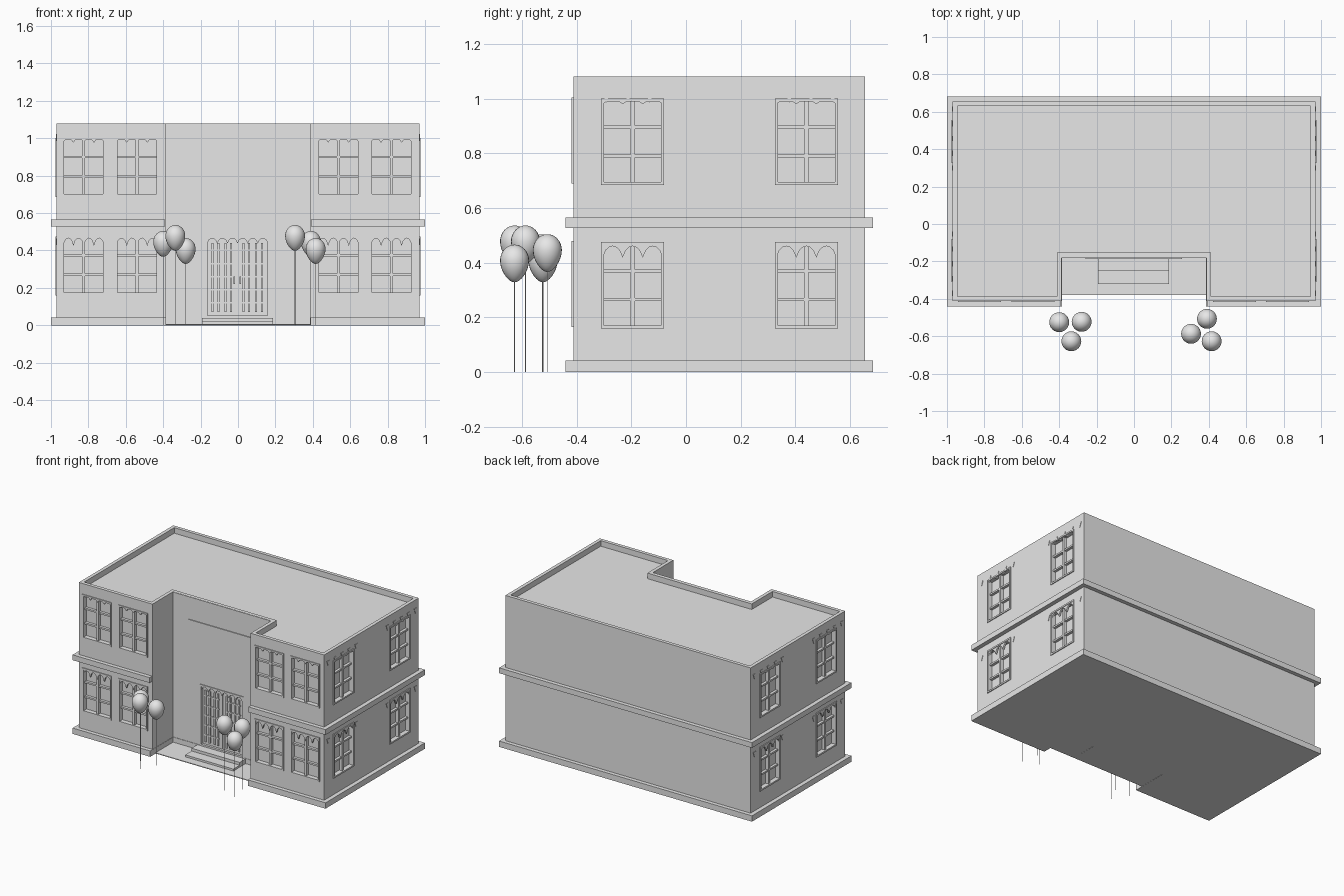
import bpy, bmesh, math
from mathutils import Vector

old = bpy.data.objects.get("Cube")
if old:
    bpy.data.objects.remove(old, do_unlink=True)

grey = bpy.data.materials.new("stone grey")
grey.use_nodes = True
grey.diffuse_color = (0.8, 0.8, 0.8, 1)
grey.node_tree.nodes["Principled BSDF"].inputs["Base Color"].default_value = (0.8, 0.8, 0.8, 1)

# Each wall maps (across, up, outward) to world space
WALLS = {
    "front": lambda u, v, w: (u, -0.412 - w, v),
    "porch": lambda u, v, w: (u, -0.178 - w, v),
    "left": lambda u, v, w: (0.97 + w, u, v),
    "right": lambda u, v, w: (-0.97 - w, u, v),
    "plan": lambda u, v, w: (u, v, w),
}


def prism(bm, wall, points, w0, w1):
    place = WALLS[wall]
    low = [bm.verts.new(place(u, v, w0)) for u, v in points]
    high = [bm.verts.new(place(u, v, w1)) for u, v in points]
    bm.faces.new(low)
    bm.faces.new(high)
    n = len(points)
    for i in range(n):
        j = (i + 1) % n
        bm.faces.new((low[i], low[j], high[j], high[i]))


def rect(bm, wall, u0, u1, v0, v1, w0, w1):
    prism(bm, wall, [(u0, v0), (u1, v0), (u1, v1), (u0, v1)], w0, w1)


def finish(name, bm):
    bmesh.ops.recalc_face_normals(bm, faces=bm.faces)
    mesh = bpy.data.meshes.new(name)
    bm.to_mesh(mesh)
    bm.free()
    mesh.materials.append(grey)
    obj = bpy.data.objects.new(name, mesh)
    bpy.context.collection.objects.link(obj)
    return obj


def footprint(side, front, back, notch, notch_back):
    half = [(notch, notch_back), (notch, front), (side, front), (side, back)]
    return half + [(-x, y) for x, y in reversed(half)]


def frame(bm, wall, u0, u1, v0, v1, t, w0, w1):
    rect(bm, wall, u0, u0 + t, v0, v1, w0, w1)
    rect(bm, wall, u1 - t, u1, v0, v1, w0, w1)
    rect(bm, wall, u0 + t, u1 - t, v0, v0 + t, w0, w1)
    rect(bm, wall, u0 + t, u1 - t, v1 - t, v1, w0, w1)


def scallops(bm, wall, u0, u1, top, drop, count, w0, w1):
    # Row of round arches between hanging points
    step = (u1 - u0) / count
    edge = [(u0, top)]
    for i in range(count):
        for k in range(7):
            s = k / 6
            if i and not k:
                continue
            lift = math.sin(math.pi * s) ** 0.6
            edge.append((u0 + (i + s) * step, top - drop * (1 - 0.8 * lift)))
    prism(bm, wall, edge + [(u1, top)], w0, w1)


# Window positions: wall, centre, sill height, scallop drop, point count
windows = []
for sill, drop, lower in ((0.69, 0.025, False), (0.165, 0.052, True)):
    for c in (-0.825, -0.54, 0.537, 0.82):
        windows.append(("front", c, sill, drop, 4))
    for wall in ("left", "right"):
        for c in (-0.195, 0.44):
            windows.append((wall, c, sill - 0.005, drop if lower else 0.016, 3))
HW, HH = 0.115, 0.315

# Main walls with parapet, window openings and door opening
bm = bmesh.new()
prism(bm, "plan", footprint(0.97, -0.412, 0.655, 0.388, -0.178), 0.01, 1.08)
walls = finish("main_walls", bm)
bm = bmesh.new()
prism(bm, "plan", footprint(0.945, -0.387, 0.63, 0.413, -0.153), 1.04, 1.2)
for wall, c, sill, drop, n in windows:
    rect(bm, wall, c - HW + 0.004, c + HW - 0.004, sill + 0.004, sill + HH - 0.004, -0.028, 0.05)
rect(bm, "porch", -0.17, 0.165, 0.04, 0.475, -0.02, 0.02)
cutter = finish("opening_cutter", bm)
cutter.hide_render = True
mod = walls.modifiers.new("openings", "BOOLEAN")
mod.operation = "DIFFERENCE"
mod.solver = "EXACT"
mod.object = cutter
bpy.context.view_layer.objects.active = walls
bpy.ops.object.modifier_apply(modifier=mod.name)
bpy.data.objects.remove(cutter, do_unlink=True)

# Plinth and string course
bm = bmesh.new()
prism(bm, "plan", footprint(1.0, -0.44, 0.683, 0.386, -0.181), 0, 0.042)
finish("plinth", bm)
bm = bmesh.new()
prism(bm, "plan", footprint(1.0, -0.44, 0.683, 0.391, -0.17), 0.527, 0.565)
finish("string_course", bm)

# Window frames, glazing bars and scalloped heads
bm = bmesh.new()
for wall, c, sill, drop, n in windows:
    l, r, top = c - HW, c + HW, sill + HH
    frame(bm, wall, l, r, sill, top, 0.011, -0.027, 0.006)
    rect(bm, wall, c - 0.008, c + 0.008, sill, top - 0.005, -0.027, -0.004)
    for k in (1, 2):
        v = sill + HH * k / 3
        rect(bm, wall, l + 0.01, r - 0.01, v - 0.006, v + 0.006, -0.027, -0.008)
    scallops(bm, wall, l + 0.005, r - 0.005, top - 0.004, drop, n, -0.01, 0.002)
finish("window_frames", bm)

# Small hanging points along the side walls
bm = bmesh.new()
for wall in ("left", "right"):
    for centre in (-0.212, 0.457):
        for tip in (0.985, 0.428):
            for k in range(-2, 3):
                if tip < 0.5 and abs(k) < 2:
                    continue
                u = centre + k * 0.079
                prism(bm, wall, [(u - 0.014, tip + 0.037), (u, tip), (u + 0.014, tip + 0.037)], -0.004, 0.003)
finish("hanging_points", bm)

# Porch: upper wall skin, blank panel, floor and steps
bm = bmesh.new()
rect(bm, "porch", -0.387, 0.387, 0.522, 1.079, -0.01, 0.004)
finish("porch_upper_wall", bm)
bm = bmesh.new()
rect(bm, "porch", -0.26, 0.257, 0.605, 0.92, 0, 0.01)
finish("blank_panel", bm)
bm = bmesh.new()
rect(bm, "plan", -0.39, 0.39, -0.38, -0.15, 0.001, 0.006)
finish("porch_floor", bm)
bm = bmesh.new()
rect(bm, "plan", -0.193, 0.187, -0.248, -0.17, 0, 0.04)
rect(bm, "plan", -0.193, 0.187, -0.32, -0.248, 0, 0.02)
finish("entrance_steps", bm)

# Double door: casing, scalloped head, leaves with lattice bars, handles
bm = bmesh.new()
frame(bm, "porch", -0.175, 0.17, 0.04, 0.478, 0.012, -0.02, 0.005)
scallops(bm, "porch", -0.165, 0.16, 0.472, 0.035, 6, -0.018, 0.002)
finish("door_casing", bm)
bm = bmesh.new()
mid = -0.004
for s in (-1, 1):
    a, b = sorted((mid + s * 0.002, mid + s * 0.155))
    rect(bm, "porch", a, b, 0.042, 0.47, -0.021, -0.012)
    for k in (0.034, 0.062, 0.1, 0.132):
        u = mid + s * k
        rect(bm, "porch", u - 0.005, u + 0.005, 0.07, 0.44, -0.013, -0.003)
    for v in (0.12, 0.19, 0.26, 0.33, 0.4):
        a, b = sorted((mid + s * 0.026, mid + s * 0.142))
        rect(bm, "porch", a, b, v - 0.004, v + 0.004, -0.013, -0.005)
finish("door_leaves", bm)
bm = bmesh.new()
for s in (-1, 1):
    u = mid + s * 0.017
    rect(bm, "porch", u - 0.004, u + 0.004, 0.22, 0.262, 0.002, 0.009)
    for v in (0.222, 0.254):
        rect(bm, "porch", u - 0.004, u + 0.004, v, v + 0.006, -0.013, 0.003)
finish("door_handles", bm)


# Balloons on strings
def balloon(name, x, y, bottom):
    bm = bmesh.new()
    bmesh.ops.create_uvsphere(bm, u_segments=24, v_segments=16, radius=1)
    for v in bm.verts:
        taper = 1 if v.co.z > 0 else 1 - 0.22 * v.co.z ** 2
        z = v.co.z * (0.058 if v.co.z > 0 else 0.08)
        v.co = Vector((x + v.co.x * 0.053 * taper, y + v.co.y * 0.053 * taper, bottom + 0.08 + z))
    for f in bm.faces:
        f.smooth = True
    finish(name, bm)
    bm = bmesh.new()
    ring = [(x + 0.0016 * math.cos(a * math.pi / 3), y + 0.0016 * math.sin(a * math.pi / 3)) for a in range(6)]
    prism(bm, "plan", ring, 0, bottom + 0.004)
    finish(name + "_string", bm)


for i, (x, y, bottom) in enumerate([
        (-0.4, -0.525, 0.366), (-0.335, -0.627, 0.398), (-0.28, -0.523, 0.328),
        (0.305, -0.587, 0.398), (0.39, -0.507, 0.366), (0.415, -0.627, 0.328)]):
    balloon("balloon_%d" % (i + 1), x, y, bottom)
